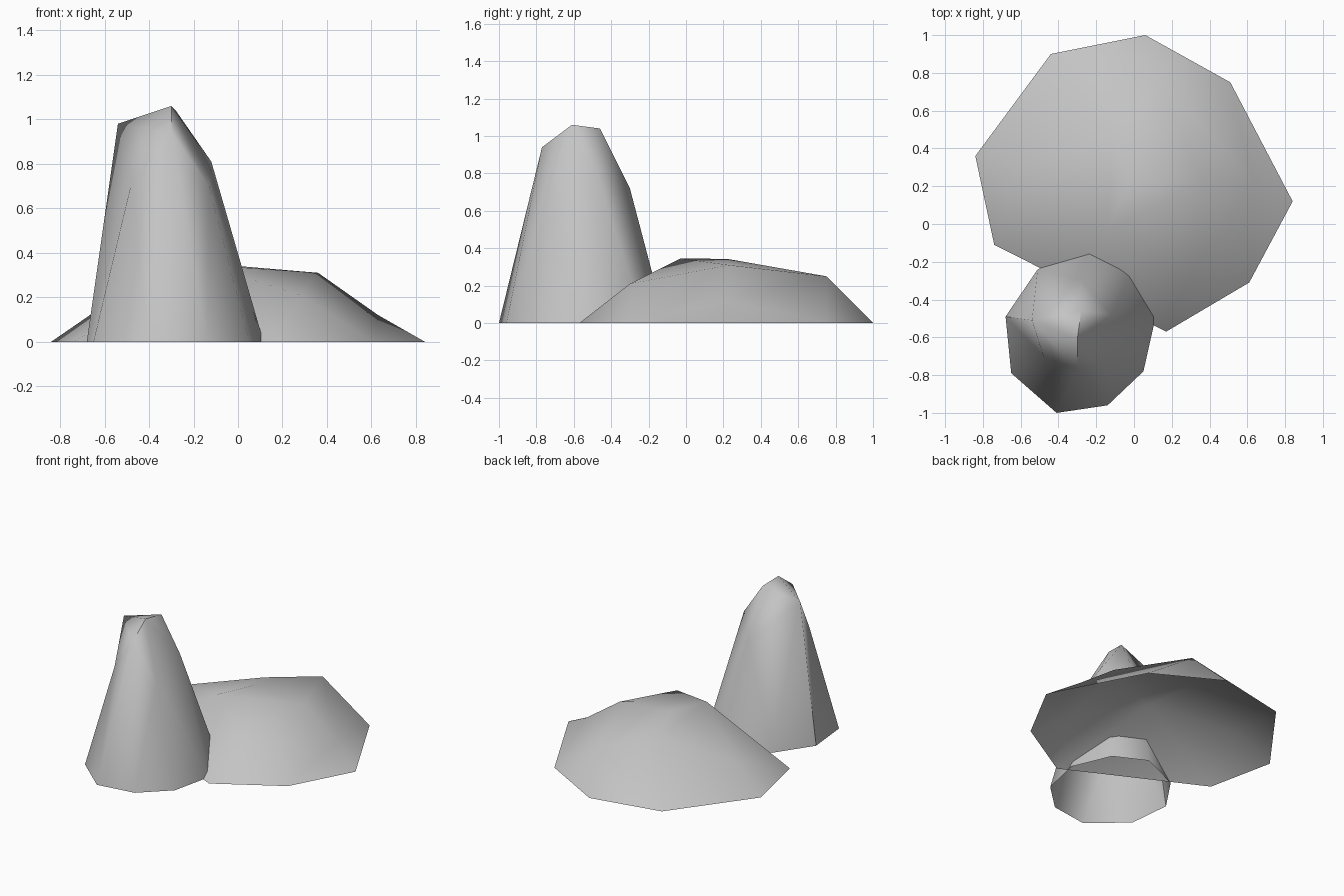
import bpy, bmesh, math
from mathutils import Vector

cube = bpy.data.objects.get("Cube")
if cube:
    bpy.data.objects.remove(cube, do_unlink=True)

# Single stone colour
stone = bpy.data.materials.new("stone_grey")
stone.use_nodes = True
colour = (0.55, 0.55, 0.55, 1)
stone.diffuse_color = colour
bsdf = next(n for n in stone.node_tree.nodes if n.type == 'BSDF_PRINCIPLED')
bsdf.inputs["Base Color"].default_value = colour
bsdf.inputs["Roughness"].default_value = 0.8


def rock(name, footprint, crown, dents):
    """Stretch a faceted shell over a ground outline and crown, open below.
    Each dent is a point and the push that keeps it outside while wrapping."""
    bm = bmesh.new()
    for x, y in footprint:
        bm.verts.new((x, y, 0))
    for point in crown:
        bm.verts.new(point)
    hollows = [(bm.verts.new(Vector(p) + Vector(push)), p) for p, push in dents]
    bmesh.ops.convex_hull(bm, input=bm.verts[:])
    for vert, point in hollows:
        vert.co = point
    loose = [v for v in bm.verts if not v.link_faces]
    bmesh.ops.delete(bm, geom=loose, context='VERTS')
    floor = [f for f in bm.faces if all(v.co.z < 0.001 for v in f.verts)]
    bmesh.ops.delete(bm, geom=floor, context='FACES')
    bmesh.ops.recalc_face_normals(bm, faces=bm.faces[:])
    if sum(f.normal.z * f.calc_area() for f in bm.faces) < 0:
        bmesh.ops.reverse_faces(bm, faces=bm.faces[:])
    mesh = bpy.data.meshes.new(name)
    bm.to_mesh(mesh)
    bm.free()
    mesh.materials.append(stone)
    obj = bpy.data.objects.new(name, mesh)
    bpy.context.collection.objects.link(obj)
    bpy.ops.object.select_all(action='DESELECT')
    obj.select_set(True)
    bpy.context.view_layer.objects.active = obj
    bpy.ops.object.shade_smooth_by_angle(angle=math.radians(57))


# Tall pointed rock
rock("tall_rock",
     [(-.68, -.49), (-.65, -.79), (-.41, -1), (-.14, -.96), (.05, -.78),
      (.115, -.49), (0, -.22), (-.22, -.11), (-.51, -.24)],
     [(-.54, -.51, .98), (-.30, -.61, 1.06), (-.28, -.46, 1.04),
      (-.30, -.77, .94), (-.12, -.48, .81), (-.28, -.30, .72)],
     [((-.48, -.70, .71), (-.11, -.05, 0)),
      ((-.13, -.73, .70), (.06, -.06, 0))])

# Wide low rock
rock("low_rock",
     [(.06, 1), (.51, .75), (.84, .12), (.61, -.31), (.17, -.57),
      (-.74, -.11), (-.84, .36), (-.44, .90)],
     [(.14, .75, .25), (.36, .23, .31), (-.14, -.03, .345), (-.03, .22, .343),
      (.28, -.30, .21), (-.60, .30, .165)],
     [((.63, .22, .12), (.04, 0, .04)),
      ((-.12, .47, .28), (0, 0, .03))])
